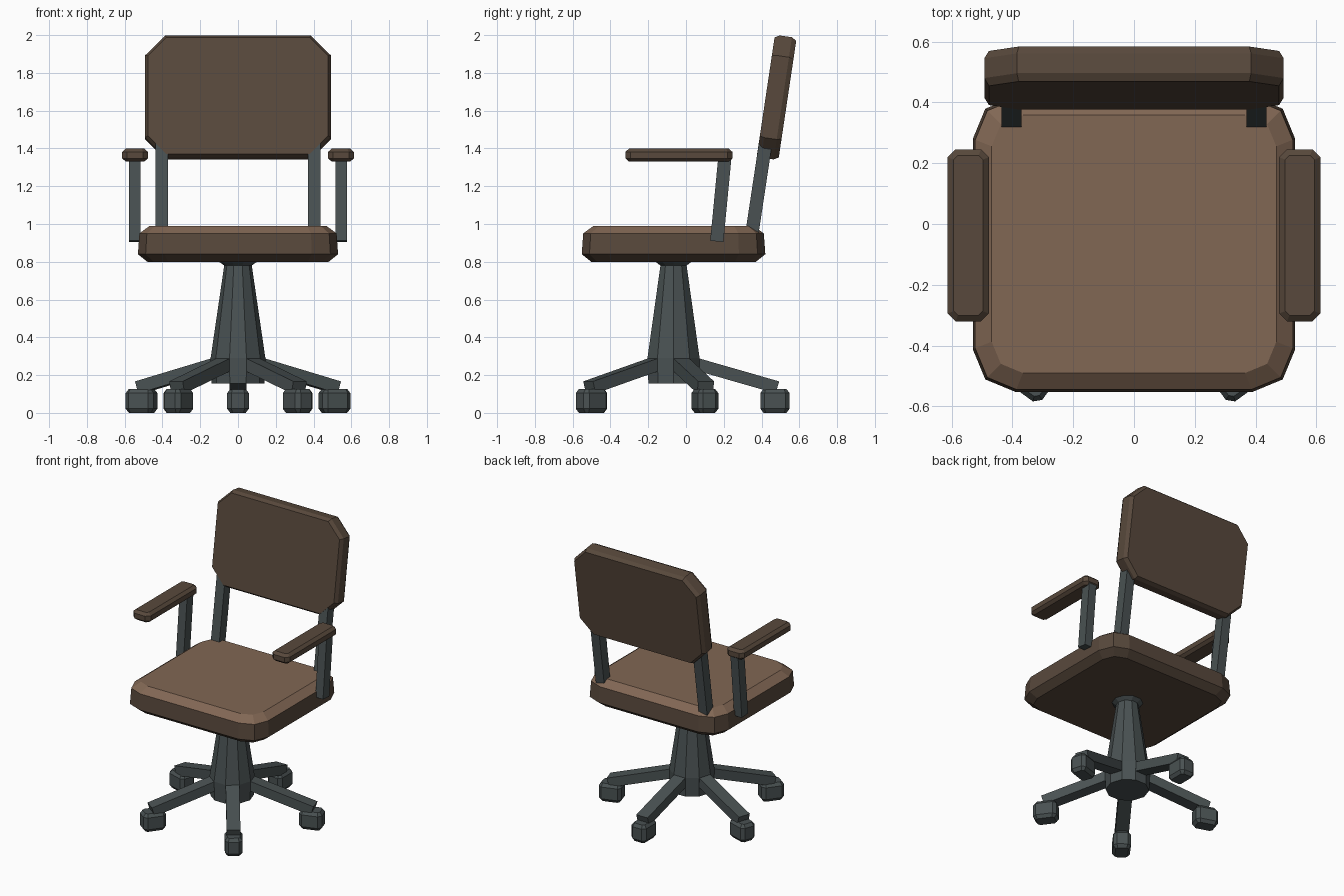
import bpy, bmesh
from math import sin, cos, pi, radians
from mathutils import Vector, Matrix

cube = bpy.data.objects.get("Cube")
if cube:
    bpy.data.objects.remove(cube, do_unlink=True)


def material(name, rgb):
    mat = bpy.data.materials.new(name)
    mat.use_nodes = True
    color = (*rgb, 1.0)
    mat.diffuse_color = color
    mat.node_tree.nodes["Principled BSDF"].inputs["Base Color"].default_value = color
    return mat


light_brown = material("light brown cushion", (0.22, 0.135, 0.088))
dark_brown = material("dark brown padding", (0.098, 0.066, 0.045))
metal = material("dark grey metal", (0.067, 0.083, 0.085))


def loft(name, rings, mats, matrix=Matrix(), upper_from=None):
    """Skin a stack of rings; bands from upper_from up use the second material."""
    bm = bmesh.new()
    loops = [[bm.verts.new(matrix @ Vector(p)) for p in ring] for ring in rings]
    n = len(loops[0])
    bm.faces.new(loops[0])
    for level, (low, high) in enumerate(zip(loops, loops[1:])):
        for i in range(n):
            j = (i + 1) % n
            face = bm.faces.new((low[i], low[j], high[j], high[i]))
            face.material_index = int(upper_from is not None and level >= upper_from)
    top = bm.faces.new(loops[-1])
    top.material_index = int(upper_from is not None)
    bmesh.ops.recalc_face_normals(bm, faces=bm.faces)
    mesh = bpy.data.meshes.new(name)
    bm.to_mesh(mesh)
    bm.free()
    for mat in mats:
        mesh.materials.append(mat)
    obj = bpy.data.objects.new(name, mesh)
    bpy.context.collection.objects.link(obj)
    return obj


def rounded_rect(hx, hy, r, segments, z):
    """Rectangle with corners cut into a number of straight segments."""
    points = []
    for quarter, (sx, sy) in enumerate([(1, 1), (-1, 1), (-1, -1), (1, -1)]):
        for k in range(segments + 1):
            a = (quarter + k / segments) * pi / 2
            points.append((sx * (hx - r) + r * cos(a), sy * (hy - r) + r * sin(a), z))
    return points


def slab(name, hx, hy, r, segments, layers, mats, matrix, upper_from=None):
    """Padded block: layers are (height, inset) pairs."""
    rings = [rounded_rect(hx - s, hy - s, r - 0.6 * s, segments, z) for z, s in layers]
    return loft(name, rings, mats, matrix, upper_from)


def beam(name, a, b, side, width, depth, mats):
    """Square bar from a to b, with its width along side."""
    a, b, side = Vector(a), Vector(b), Vector(side).normalized()
    across = (b - a).cross(side).normalized()
    corners = [side * (sx * width / 2) + across * (sy * depth / 2)
               for sx, sy in [(1, 1), (-1, 1), (-1, -1), (1, -1)]]
    return loft(name, [[p + c for c in corners] for p in (a, b)], mats)


CENTER = Vector((0, -0.066, 0))

# Seat: dark sides, lighter top and upper edge
slab("seat", 0.53, 0.486, 0.14, 2,
     [(0.80, 0.05), (0.84, 0), (0.95, 0.008), (0.99, 0.062)],
     [dark_brown, light_brown], Matrix.Translation(CENTER), upper_from=2)

# Backrest, leaning back
lean = Matrix.Translation((0, 0.48, 1.67)) @ Matrix.Rotation(radians(90 - 8.5), 4, 'X')
slab("backrest", 0.492, 0.327, 0.107, 1,
     [(-0.058, 0.015), (-0.033, 0), (0.033, 0), (0.058, 0.015)], [dark_brown], lean)

# Armrests and uprights on both sides
for side, s in (("left", 1), ("right", -1)):
    slab(f"{side}_armrest", 0.068, 0.283, 0.026, 1,
         [(1.33, 0.02), (1.347, 0), (1.382, 0), (1.40, 0.02)], [dark_brown],
         Matrix.Translation((s * 0.545, -0.0375, 0)))
    beam(f"{side}_armrest_post", (s * 0.546, 0.163, 0.908), (s * 0.546, 0.205, 1.345),
         (1, 0, 0), 0.06, 0.07, [metal])
    beam(f"{side}_backrest_strut", (s * 0.403, 0.346, 0.93), (s * 0.403, 0.42, 1.42),
         (1, 0, 0), 0.066, 0.07, [metal])

# Tapered column with hub below and flange under the seat
SIDES = 10
profile = [(0.14, 0.155), (0.145, 0.29), (0.073, 0.78), (0.10, 0.80), (0.10, 0.81)]
loft("column", [[(r * cos(2 * pi * k / SIDES), r * sin(2 * pi * k / SIDES), z)
                 for k in range(SIDES)] for r, z in profile],
     [metal], Matrix.Translation(CENTER))

# Five sloping legs, each ending in a caster block
for i in range(5):
    angle = pi / 2 + i * 2 * pi / 5
    out = Vector((cos(angle), sin(angle), 0))
    up = Vector((0, 0, 1))
    beam(f"leg_{i + 1}", CENTER + out * 0.08 + up * 0.27, CENTER + out * 0.55 + up * 0.135,
         out.cross(up), 0.088, 0.066, [metal])
    place = Matrix.Translation(CENTER + out * 0.537) @ Matrix.Rotation(angle, 4, 'Z')
    slab(f"caster_{i + 1}", 0.077, 0.057, 0.022, 1,
         [(0, 0.016), (0.022, 0), (0.105, 0), (0.127, 0.016)], [metal], place)
